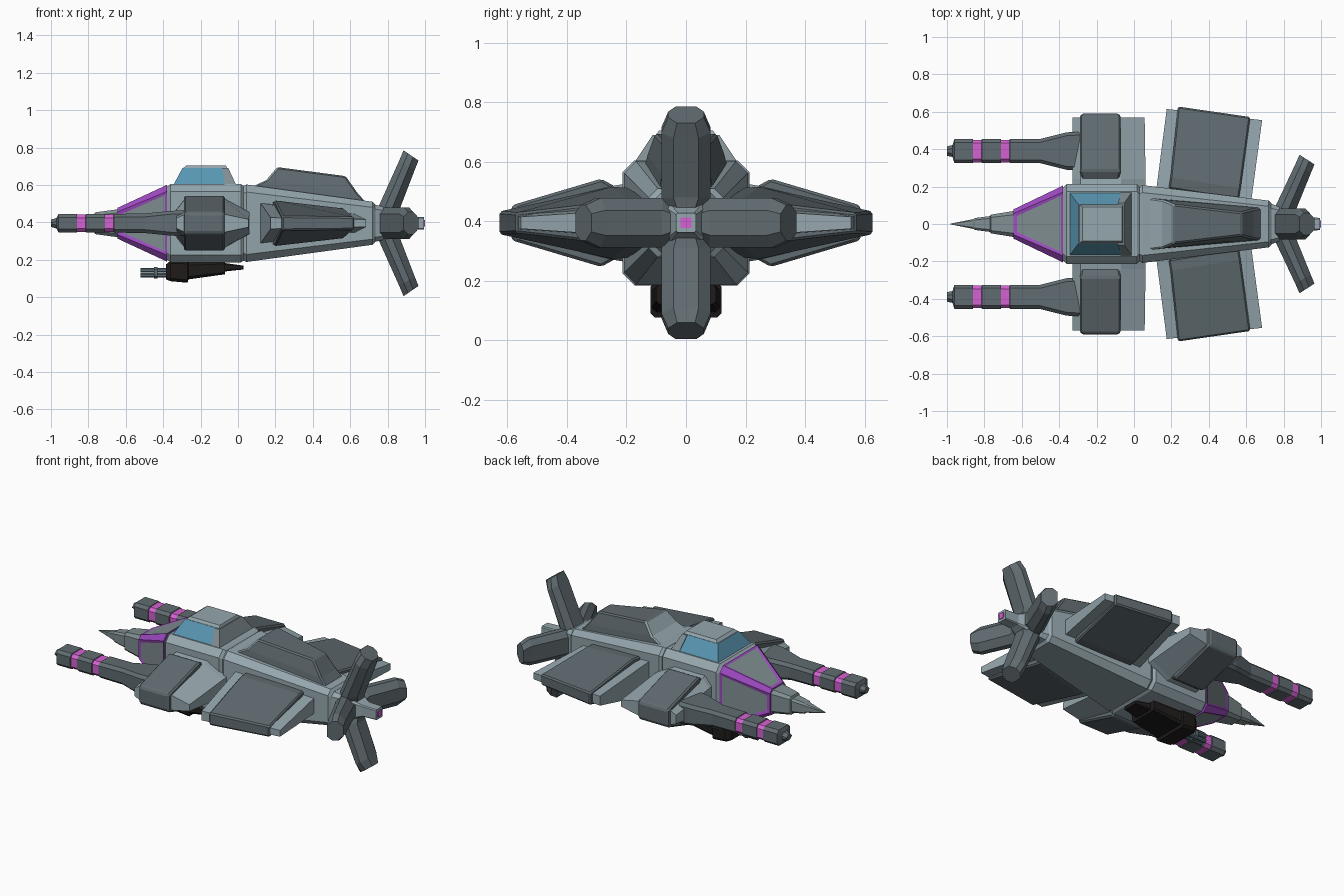
import bpy, bmesh, math
from mathutils import Matrix, Vector

if "Cube" in bpy.data.objects:
    bpy.data.objects.remove(bpy.data.objects["Cube"])

CZ = 0.395  # height of the ship's long axis


def mat(name, r, g, b):
    m = bpy.data.materials.new(name)
    m.diffuse_color = (r, g, b, 1)
    m.use_nodes = True
    m.node_tree.nodes["Principled BSDF"].inputs["Base Color"].default_value = m.diffuse_color
    return m


LIGHT = mat("light_grey", .30, .385, .42)
MID = mat("mid_grey", .215, .27, .285)
DARK = mat("dark_grey", .118, .148, .163)
PURPLE = mat("purple", .35, .07, .55)
PINK = mat("pink", .68, .12, .66)
BLUE = mat("canopy_blue", .10, .31, .45)
BLACK = mat("black", .014, .011, .011)
STEEL = mat("steel", .10, .15, .18)


def loft(name, rings, mats, rule=None, mirror=False, bevel=0, inset=0):
    """Skin a list of equal-length rings, cap both ends, colour faces by rule."""
    bm = bmesh.new()
    vs = [[bm.verts.new(p) for p in r] for r in rings]
    n = len(rings[0])
    for a, b in zip(vs, vs[1:]):
        for i in range(n):
            j = (i + 1) % n
            bm.faces.new((a[i], a[j], b[j], b[i]))
    bm.faces.new(vs[0][::-1])
    bm.faces.new(vs[-1])
    bmesh.ops.recalc_face_normals(bm, faces=bm.faces)
    bm.normal_update()
    if inset:
        big = [f for f in bm.faces if max(abs(f.normal.y), abs(f.normal.z)) > .8]
        bmesh.ops.inset_individual(bm, faces=big, thickness=inset, depth=-.004)
        for f in big:
            f.material_index = 1
    if rule:
        for f in bm.faces:
            f.material_index = rule(f.calc_center_median(), f.normal)
    me = bpy.data.meshes.new(name)
    bm.to_mesh(me)
    bm.free()
    for m in mats:
        me.materials.append(m)
    ob = bpy.data.objects.new(name, me)
    bpy.context.collection.objects.link(ob)
    if bevel:
        b = ob.modifiers.new("bevel", 'BEVEL')
        b.width, b.segments = bevel, 1
    if mirror:
        m = ob.modifiers.new("mirror", 'MIRROR')
        m.use_axis = (False, True, False)
    return ob


def octo(x, hy, hz, c, y=0, z=CZ):
    """Chamfered rectangle across the x axis."""
    p = [(hy, hz - c), (hy - c, hz), (c - hy, hz), (-hy, hz - c),
         (-hy, c - hz), (c - hy, -hz), (hy - c, -hz), (hy, c - hz)]
    return [(x, y + a, z + b) for a, b in p]


def trapezoid(x0, x1, y0, y1, z0, z1):
    """Ring in plan: half width y0 at x0 and y1 at x1."""
    return [(x0, -y0, z0), (x1, -y1, z1), (x1, y1, z1), (x0, y0, z0)]


# Fuselage
loft("front_body", [octo(-.38, .195, .195, .04), octo(-.36, .213, .21, .04),
                    octo(.015, .213, .21, .04), octo(.03, .2, .2, .04)], [LIGHT])
loft("rear_body", [octo(.03, .2, .2, .04), octo(.045, .208, .207, .04),
                   octo(.72, .125, .115, .03), octo(.735, .11, .10, .03)], [LIGHT])
loft("tail_boom", [octo(.73, .11, .10, .025), octo(.77, .095, .09, .02),
                   octo(.90, .036, .036, .006), octo(.995, .033, .033, .006)], [LIGHT])
loft("tail_lamp", [octo(.99, .018, .018, .003), octo(1.0, .018, .018, .003)], [PINK])

# Nose with framed panels and pointed tip
loft("nose_frame", [octo(-.38, .205, .205, .035), octo(-.645, .078, .082, .022)],
     [PURPLE, MID], inset=.023)
loft("nose_cone", [octo(-.64, .07, .075, .02), octo(-.765, .05, .058, .015),
                   octo(-.77, .042, .045, .012), octo(-.85, .032, .034, .01),
                   octo(-.86, .026, .026, .008), octo(-.98, .002, .002, .0005)], [MID])

# Cockpit: glass on the front and sides, solid rear and roof
loft("cockpit", [trapezoid(-.345, -.02, .168, .168, .60, .60),
                 trapezoid(-.297, -.06, .105, .105, .69, .69)], [BLUE, LIGHT],
     rule=lambda c, n: int(n.x > .5 or abs(n.z) > .9))
loft("cockpit_roof", [trapezoid(-.30, -.055, .108, .108, .683, .683),
                      trapezoid(-.275, -.065, .09, .09, .705, .705)], [LIGHT])
loft("cockpit_rear_frame", [trapezoid(-.07, -.01, .172, .172, .60, .60),
                            trapezoid(-.085, -.052, .112, .112, .69, .69)], [MID])

# Spine hump on the rear body
loft("spine_hump", [trapezoid(.065, .69, .14, .088, .585, .50),
                    trapezoid(.15, .64, .13, .08, .625, .555),
                    trapezoid(.21, .575, .105, .062, .695, .647)], [DARK, LIGHT],
     rule=lambda c, n: int(n.x < -.4 and c.x < .3), bevel=.008)


# Front wings: wedge core with a thick dark panel wrapped round it
def front_core(y, s, dx):
    p = [(-.33, .07), (-.285, .125), (-.07, .125), (.062 - dx, .055)]
    return ([(x, y, CZ + z * s) for x, z in p]
            + [(x, y, CZ - z * s) for x, z in reversed(p)])


loft("front_wing", [front_core(.18, 1.08, 0), front_core(.24, 1, 0),
                    front_core(.57, .38, .005)], [LIGHT], mirror=True)


def front_slab(y, h, e=0):
    return [(-.29 + e, y, CZ + h), (-.07 - e, y, CZ + h),
            (-.07 - e, y, CZ - h), (-.29 + e, y, CZ - h)]


loft("front_wing_panel", [front_slab(.235, .12, .01), front_slab(.285, .148),
                          front_slab(.575, .062), front_slab(.59, .05, .01)],
     [DARK], mirror=True, bevel=.012)


# Rear wings: slightly swept core with dark panel
def wing_ring(xf, yf, hf, xr, yr, hr):
    return [(xf, yf, CZ + hf), (xr, yr, CZ + hr), (xr, yr, CZ - hr), (xf, yf, CZ - hf)]


loft("rear_wing", [wing_ring(.12, .19, .108, .625, .11, .05),
                   wing_ring(.175, .615, .03, .685, .555, .02)], [LIGHT], mirror=True)
loft("rear_wing_panel", [wing_ring(.185, .19, .118, .56, .13, .08),
                         wing_ring(.195, .25, .122, .57, .19, .078),
                         wing_ring(.235, .628, .038, .622, .572, .034)],
     [DARK], mirror=True, bevel=.008)

# Wing guns with glowing bands
gun = [(-1.0, .025, .02), (-.97, .032, .028), (-.96, .065, .05), (-.862, .065, .05),
       (-.86, .06, .046), (-.815, .06, .046), (-.813, .065, .05), (-.712, .065, .05),
       (-.71, .06, .046), (-.665, .06, .046), (-.663, .065, .05), (-.5, .065, .052),
       (-.36, .1, .066), (-.27, .105, .07)]
loft("wing_gun", [octo(x, hy, hz, .018, y=.39) for x, hy, hz in gun], [DARK, PINK],
     rule=lambda c, n: int(-.86 < c.x < -.815 or -.71 < c.x < -.665), mirror=True)


# Four swept tail fins
def fin_ring(lead, trail, w):
    a, b = Vector((lead[0], 0, lead[1])), Vector((trail[0], 0, trail[1]))
    side = [(a, .05 * w), (a.lerp(b, .3), .083 * w), (a.lerp(b, .65), .083 * w), (b, .042 * w)]
    pts = [p + Vector((0, h, 0)) for p, h in side]
    return pts + [p - Vector((0, h, 0)) for p, h in reversed(side)]


for i, name in enumerate(("top", "left", "bottom", "right")):
    k = 1 if i % 2 == 0 else .95
    rings = [fin_ring((.745, .03), (.86, .03), .6), fin_ring((.745, .075 * k), (.868, .085 * k), 1),
             fin_ring((.862, .335 * k), (.945, .285 * k), 1),
             fin_ring((.885, .39 * k), (.965, .335 * k), .72)]
    rot = Matrix.Translation((0, 0, CZ)) @ Matrix.Rotation(i * math.pi / 2, 4, 'X')
    loft(name + "_tail_fin", [[rot @ p for p in r] for r in rings], [DARK])

# Belly gun pod
loft("belly_gun_pod", [octo(-.385, .10, .04, .015, z=.135), octo(-.36, .12, .055, .015, z=.14),
                       octo(-.27, .12, .058, .015, z=.135), octo(-.265, .115, .045, .015, z=.14),
                       octo(-.07, .10, .033, .01, z=.155)], [BLACK])
loft("belly_gun_tail", [octo(-.09, .07, .025, .008, z=.16), octo(.03, .05, .01, .004, z=.158)],
     [BLACK])
for i in range(4):
    a = math.pi / 4 + i * math.pi / 2
    y, z = .024 * math.cos(a), .13 + .02 * math.sin(a)
    loft("belly_barrel_%d" % (i + 1), [octo(-.52, .012, .012, .006, y, z),
                                       octo(-.37, .012, .012, .006, y, z)], [STEEL])
loft("belly_barrel_clamp", [octo(-.45, .04, .03, .012, z=.13), octo(-.43, .04, .03, .012, z=.13)],
     [STEEL])
